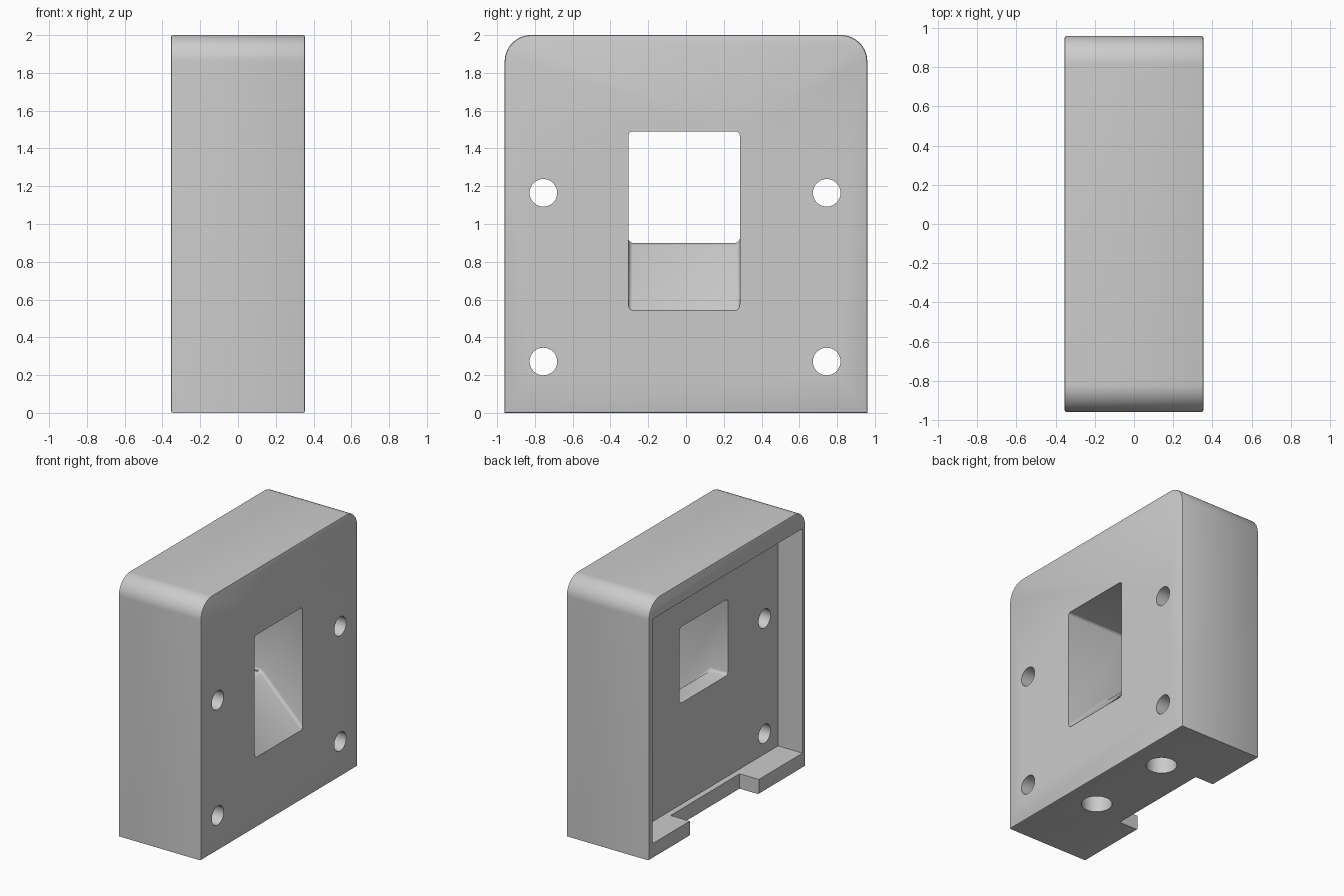
import bpy, bmesh, math
from mathutils import Matrix, Vector

cube = bpy.data.objects.get("Cube")
if cube:
    bpy.data.objects.remove(cube, do_unlink=True)

HALF_X, HALF_Y, TOP, RADIUS = 0.355, 0.96, 2.0, 0.14
CAVITY_X = -0.145   # inner face of the open recess

grey = bpy.data.materials.new("plain grey")
grey.use_nodes = True
colour = (0.6, 0.6, 0.6, 1)
grey.diffuse_color = colour
grey.node_tree.nodes["Principled BSDF"].inputs["Base Color"].default_value = colour


def finish(bm, name):
    bmesh.ops.recalc_face_normals(bm, faces=bm.faces)
    mesh = bpy.data.meshes.new(name)
    bm.to_mesh(mesh)
    bm.free()
    mesh.materials.append(grey)
    obj = bpy.data.objects.new(name, mesh)
    bpy.context.collection.objects.link(obj)
    return obj


def prism(name, points, along, bevel=0.0, segments=3, edge_rule=None):
    """Extrude a closed outline and optionally round chosen edges."""
    bm = bmesh.new()
    face = bm.faces.new([bm.verts.new(p) for p in points])
    moved = bmesh.ops.extrude_face_region(bm, geom=[face], use_keep_orig=True)
    verts = [g for g in moved["geom"] if isinstance(g, bmesh.types.BMVert)]
    bmesh.ops.translate(bm, verts=verts, vec=along)
    bmesh.ops.recalc_face_normals(bm, faces=bm.faces)
    if bevel:
        edges = [e for e in bm.edges if edge_rule is None or edge_rule(e)]
        bmesh.ops.bevel(bm, geom=edges, offset=bevel, segments=segments,
                        profile=0.5, affect='EDGES')
    return finish(bm, name)


def box(name, low, high):
    (x0, y0, z0), (x1, y1, z1) = low, high
    outline = [(x0, y0, z0), (x0, y1, z0), (x0, y1, z1), (x0, y0, z1)]
    return prism(name, outline, (x1 - x0, 0, 0))


def rod(name, centre, radius, length, axis):
    bm = bmesh.new()
    turn = Matrix.Rotation(math.pi / 2, 4, 'Y') if axis == 'X' else Matrix()
    bmesh.ops.create_cone(bm, cap_ends=True, segments=48, radius1=radius,
                          radius2=radius, depth=length,
                          matrix=Matrix.Translation(centre) @ turn)
    return finish(bm, name)


# Outer block with two rounded top corners
outline = [(-HALF_X, -HALF_Y, 0), (-HALF_X, HALF_Y, 0)]
for side, start in ((1, 0), (-1, 90)):
    for i in range(17):
        a = math.radians(start + 90 * i / 16)
        outline.append((-HALF_X, side * (HALF_Y - RADIUS) + RADIUS * math.cos(a),
                        TOP - RADIUS + RADIUS * math.sin(a)))
body = prism("housing", outline, (2 * HALF_X, 0, 0), 0.01, 2,
             lambda e: abs(e.verts[0].co.x - e.verts[1].co.x) < 0.001)

# Open recess and the notch in its bottom wall
cutters = [
    box("recess_cutter", (-0.6, -0.92, 0.115), (CAVITY_X, 0.92, 1.855)),
    box("notch_cutter", (-0.6, -0.385, -0.2), (-0.19, 0.46, 0.3)),
]

# Window with a level sill that slopes down to the outer face
window = [(-0.3, -0.305, 0.9), (0, -0.305, 0.9), (0.555, -0.305, 0.34),
          (0.555, -0.305, 1.49), (-0.3, -0.305, 1.49)]
cutters.append(prism("window_cutter", window, (0, 0.59, 0), 0.022))

# Four screw holes through the plate
for y in (-0.755, 0.745):
    for z in (0.272, 1.165):
        cutters.append(rod("screw_hole_cutter", Vector((0.1, y, z)), 0.073, 1, 'X'))

# Two blind holes in the underside
for y in (-0.29, 0.43):
    cutters.append(rod("base_hole_cutter", Vector((0.105, y, 0)), 0.11, 0.7, 'Z'))

bpy.ops.object.select_all(action='DESELECT')
bpy.context.view_layer.objects.active = body
body.select_set(True)
for cutter in cutters:
    cutter.hide_render = True
    mod = body.modifiers.new("cut", 'BOOLEAN')
    mod.operation = 'DIFFERENCE'
    mod.solver = 'EXACT'
    mod.object = cutter
    bpy.ops.object.modifier_apply(modifier=mod.name)
    bpy.data.objects.remove(cutter, do_unlink=True)

bpy.ops.object.shade_smooth_by_angle(angle=math.radians(30))
